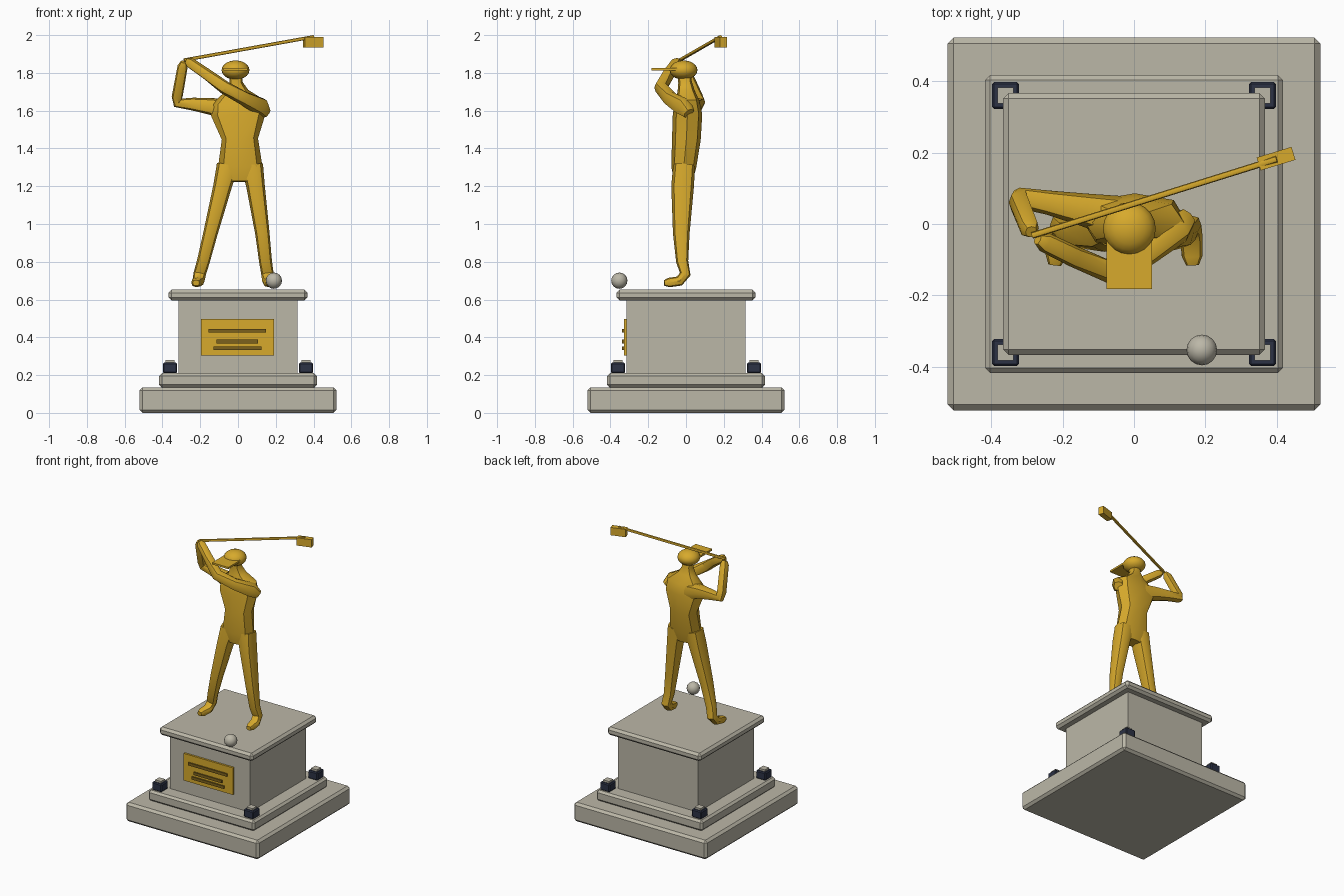
import bpy, bmesh, math
from mathutils import Vector, Matrix

cube = bpy.data.objects.get("Cube")
if cube:
    bpy.data.objects.remove(cube, do_unlink=True)


def material(name, rgb):
    m = bpy.data.materials.new(name)
    m.use_nodes = True
    m.diffuse_color = (*rgb, 1)
    m.node_tree.nodes["Principled BSDF"].inputs["Base Color"].default_value = (*rgb, 1)
    return m


gold = material("gold", (0.68, 0.40, 0.025))
stone = material("grey_stone", (0.50, 0.475, 0.39))
bronze = material("dark_bronze", (0.20, 0.12, 0.012))
navy = material("navy", (0.025, 0.032, 0.06))


def finish(name, bm, mat, smooth=None):
    bmesh.ops.recalc_face_normals(bm, faces=bm.faces[:])
    me = bpy.data.meshes.new(name)
    bm.to_mesh(me)
    bm.free()
    me.materials.append(mat)
    ob = bpy.data.objects.new(name, me)
    bpy.context.scene.collection.objects.link(ob)
    if smooth:
        me.shade_smooth()
        me.set_sharp_from_angle(angle=math.radians(smooth))
    return ob


def box(name, center, size, mat, bevel=0, turn=0):
    bm = bmesh.new()
    bmesh.ops.create_cube(bm, size=1, matrix=Matrix.Diagonal((*size, 1)))
    if bevel:
        bmesh.ops.bevel(bm, geom=bm.edges[:], offset=bevel, segments=1, affect='EDGES')
    ob = finish(name, bm, mat)
    ob.location = center
    ob.rotation_euler.z = turn
    return ob


def slab(name, half, z0, z1, bevel=0):
    return box(name, (0, 0, (z0 + z1) / 2), (half * 2, half * 2, z1 - z0), stone, bevel)


def ball(name, center, radii, mat, segments):
    bm = bmesh.new()
    bmesh.ops.create_uvsphere(bm, u_segments=segments, v_segments=segments // 2, radius=1,
                              matrix=Matrix.Diagonal((*radii, 1)))
    ob = finish(name, bm, mat, 40)
    ob.location = center
    return ob


def loft(name, stations, ref, mat, sides=8):
    """Skin rings (x, y, z, half width, half depth) along a path; ref sets the width axis."""
    bm = bmesh.new()
    pts = [Vector(s[:3]) for s in stations]
    rings = []
    for i, (p, s) in enumerate(zip(pts, stations)):
        t = Vector()
        if i > 0:
            t += (p - pts[i - 1]).normalized()
        if i < len(pts) - 1:
            t += (pts[i + 1] - p).normalized()
        t.normalize()
        u = Vector(ref)
        u = (u - t * u.dot(t)).normalized()
        v = t.cross(u)
        ring = []
        for k in range(sides):
            a = math.tau * k / sides
            full = 1.07 if k % 2 else 1
            ring.append(bm.verts.new(p + full * (u * s[3] * math.cos(a) + v * s[4] * math.sin(a))))
        rings.append(ring)
    for a, b in zip(rings, rings[1:]):
        for k in range(sides):
            n = (k + 1) % sides
            bm.faces.new((a[k], a[n], b[n], b[k]))
    bm.faces.new(rings[0])
    bm.faces.new(rings[-1])
    return finish(name, bm, mat, 42)


# Stepped pedestal
slab("base_slab", 0.522, 0, 0.135, 0.016)
slab("base_step", 0.417, 0.135, 0.21, 0.014)
slab("pedestal_column", 0.315, 0.205, 0.6)
slab("pedestal_cap", 0.367, 0.595, 0.652, 0.016)

# Corner studs with small stone tops
for sx, side in ((1, "left"), (-1, "right")):
    for sy, end in ((-1, "front"), (1, "back")):
        x, y = 0.36 * sx, 0.36 * sy
        box(f"{end}_{side}_stud", (x, y, 0.238), (0.076, 0.076, 0.056), navy, 0.006)
        box(f"{end}_{side}_stud_top", (x, y, 0.271), (0.046, 0.046, 0.016), stone)

# Plaque with engraved-looking bars
box("plaque", (-0.003, -0.32, 0.4), (0.386, 0.018, 0.192), gold)
for i, (z, width) in enumerate(((0.435, 0.305), (0.378, 0.22), (0.342, 0.255))):
    box(f"plaque_bar_{i + 1}", (-0.003, -0.333, z), (width, 0.009, 0.02), bronze)

# Ball
ball("ball", (0.19, -0.353, 0.70), (0.043,) * 3, stone, 16)

# Torso and neck
loft("torso", [
    (0.012, -0.015, 1.225, 0.085, 0.048),
    (0.012, -0.012, 1.30, 0.118, 0.066),
    (0.010, 0.002, 1.45, 0.096, 0.076),
    (0.002, 0.008, 1.58, 0.145, 0.078),
    (0.0, 0.006, 1.645, 0.14, 0.066),
    (-0.008, 0.0, 1.705, 0.062, 0.045),
    (-0.01, -0.005, 1.75, 0.035, 0.036),
    (-0.012, -0.01, 1.81, 0.035, 0.036)], (1, 0, 0), gold)

# Legs and feet: shared profile, own stance
leg_profile = [
    (-0.010, 1.31, 0.058, 0.058), (-0.018, 1.20, 0.049, 0.060),
    (-0.025, 0.95, 0.038, 0.044), (-0.020, 0.80, 0.034, 0.032),
    (-0.004, 0.735, 0.033, 0.029), (-0.035, 0.698, 0.032, 0.027),
    (-0.090, 0.690, 0.029, 0.025), (-0.115, 0.688, 0.018, 0.015)]
stances = {"left_leg": (0.075, 0.093, 0.129, 0.146, 0.156, 0.160, 0.163, 0.164),
           "right_leg": (-0.055, -0.082, -0.146, -0.184, -0.203, -0.209, -0.219, -0.222)}
for name, xs in stances.items():
    loft(name, [(x, *p) for x, p in zip(xs, leg_profile)], (1, 0, 0), gold)

# Arms raised to the grip
loft("left_arm", [
    (0.145, 0.015, 1.585, 0.03, 0.03), (0.115, -0.015, 1.622, 0.05, 0.046),
    (0.03, -0.085, 1.665, 0.038, 0.036), (-0.07, -0.134, 1.722, 0.035, 0.034),
    (-0.17, -0.09, 1.797, 0.030, 0.030), (-0.252, -0.05, 1.853, 0.028, 0.028),
    (-0.27, -0.042, 1.865, 0.016, 0.016)], (0, 0, 1), gold)
loft("right_arm", [
    (-0.05, 0.02, 1.60, 0.06, 0.06), (-0.14, 0.04, 1.622, 0.046, 0.045),
    (-0.24, 0.06, 1.635, 0.034, 0.034), (-0.318, 0.072, 1.642, 0.030, 0.030),
    (-0.322, 0.060, 1.675, 0.029, 0.029), (-0.293, -0.012, 1.835, 0.027, 0.027),
    (-0.288, -0.022, 1.858, 0.016, 0.016)], (0, 1, 0), gold)

# Head and cap visor
ball("head", (-0.013, -0.013, 1.815), (0.074, 0.074, 0.051), gold, 20)
box("visor", (-0.013, -0.107, 1.819), (0.128, 0.15, 0.013), gold)

# Club
loft("club_shaft", [(-0.285, -0.032, 1.868, 0.009, 0.009),
                    (0.40, 0.182, 1.991, 0.009, 0.009)], (0, 0, 1), gold)
box("club_head", (0.398, 0.183, 1.963), (0.102, 0.038, 0.055), gold, turn=math.radians(17))
